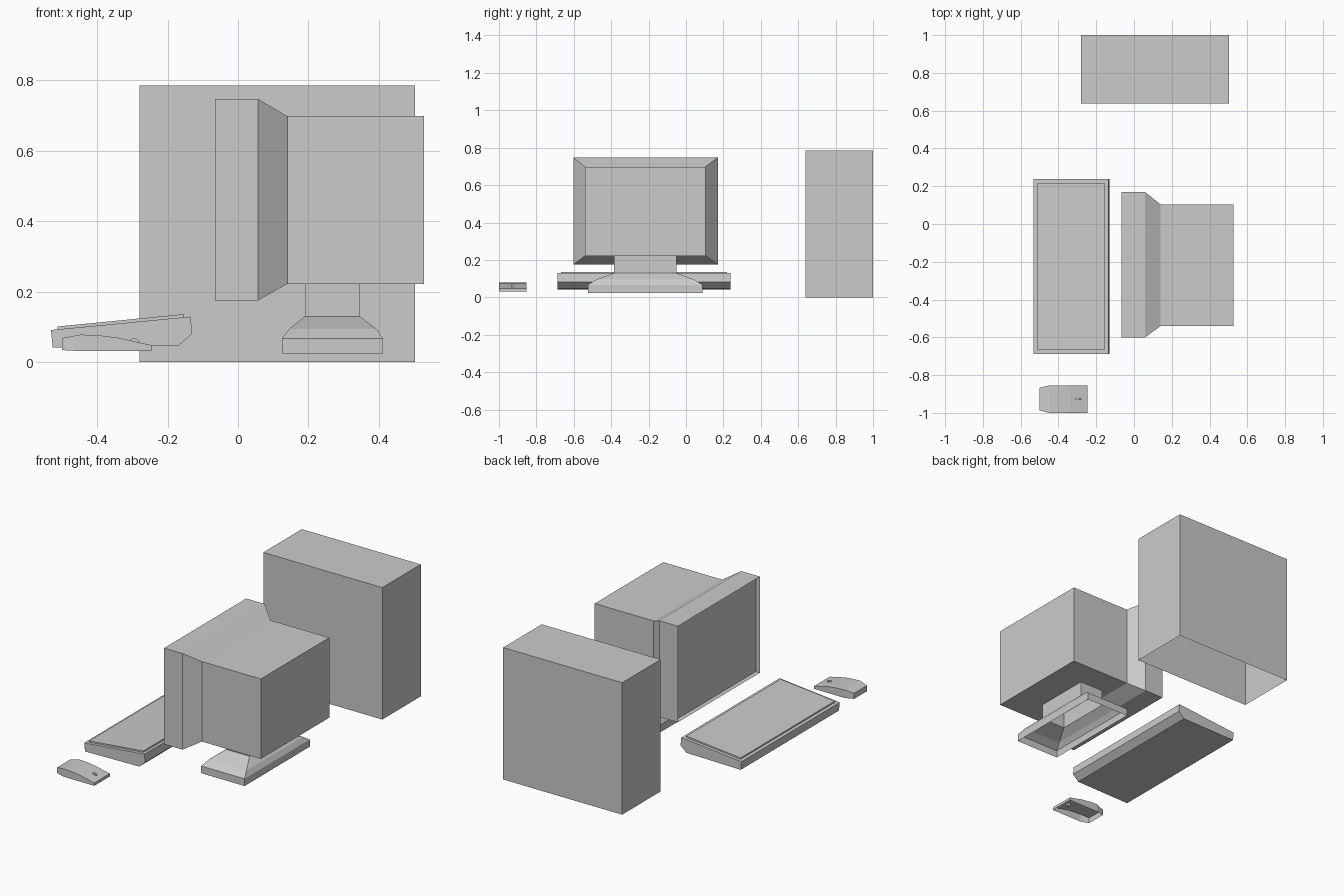
import bpy, bmesh, math

if "Cube" in bpy.data.objects:
    bpy.data.objects.remove(bpy.data.objects["Cube"])


def finish(name, bm):
    bmesh.ops.recalc_face_normals(bm, faces=bm.faces[:])
    mesh = bpy.data.meshes.new(name)
    bm.to_mesh(mesh)
    bm.free()
    obj = bpy.data.objects.new(name, mesh)
    bpy.context.collection.objects.link(obj)
    return obj


def loft(name, sections, cap_start=True, cap_end=True):
    """Skin a list of closed point loops, optionally capping the ends."""
    bm = bmesh.new()
    loops = [[bm.verts.new(p) for p in s] for s in sections]
    for a, b in zip(loops, loops[1:]):
        for i in range(len(a)):
            j = (i + 1) % len(a)
            bm.faces.new((a[i], a[j], b[j], b[i]))
    if cap_start:
        bm.faces.new(loops[0])
    if cap_end:
        bm.faces.new(loops[-1])
    return finish(name, bm)


def rect_z(z, x0, x1, y0, y1):
    return [(x0, y0, z), (x1, y0, z), (x1, y1, z), (x0, y1, z)]


def rect_x(x, y0, y1, z0, z1):
    return [(x, y0, z0), (x, y1, z0), (x, y1, z1), (x, y0, z1)]


def slab(name, profile, y0, y1):
    """Extrude an x-z profile along y."""
    return loft(name, [[(x, y, z) for x, z in profile] for y in (y0, y1)])


# Tower case, open underneath
loft("tower_case", [rect_z(0, -0.28, 0.503, 0.638, 1.0),
                    rect_z(0.785, -0.28, 0.503, 0.638, 1.0)], cap_start=False)

# Monitor housing: recessed screen, bezel, taper and rear body
bezel = (-0.602, 0.17, 0.175, 0.747)
body = (-0.54, 0.104, 0.222, 0.698)
loft("monitor_housing", [rect_x(-0.038, *bezel), rect_x(-0.065, *bezel),
                         rect_x(0.057, *bezel), rect_x(0.14, *body),
                         rect_x(0.528, *body)], cap_start=False)
loft("monitor_screen", [rect_x(-0.038, *bezel)], cap_end=False)

# Hollow monitor stand
loft("monitor_stand", [rect_z(0.024, 0.125, 0.411, -0.525, 0.088),
                       rect_z(0.067, 0.125, 0.411, -0.525, 0.088),
                       rect_z(0.094, 0.145, 0.393, -0.482, 0.046),
                       rect_z(0.130, 0.190, 0.346, -0.385, -0.051),
                       rect_z(0.222, 0.190, 0.346, -0.385, -0.051)],
     cap_start=False, cap_end=False)

# Keyboard wedge with raised key panel
slab("keyboard_body", [(-0.531, 0.091), (-0.526, 0.041), (-0.168, 0.047),
                       (-0.130, 0.081), (-0.135, 0.129)], -0.687, 0.237)
slab("keyboard_key_panel", [(-0.512, 0.085), (-0.155, 0.119),
                            (-0.155, 0.136), (-0.512, 0.101)], -0.668, 0.218)

# Mouse shell: stations along x of (x, bottom z, top z, half width), open below
stations = [(-0.499, 0.034, 0.068, 0.060), (-0.447, 0.031, 0.078, 0.073),
            (-0.395, 0.031, 0.076, 0.073), (-0.340, 0.031, 0.069, 0.073),
            (-0.246, 0.031, 0.048, 0.073)]
cy = -0.927
bm = bmesh.new()
rows = [[bm.verts.new(p) for p in ((x, cy - w, b), (x, cy - w, t), (x, cy + w, t), (x, cy + w, b))]
        for x, b, t, w in stations]
for a, b in zip(rows, rows[1:]):
    for i in range(3):
        bm.faces.new((a[i], a[i + 1], b[i + 1], b[i]))
bm.faces.new(rows[0])
bm.faces.new(rows[-1])
finish("mouse_shell", bm)

# Mouse scroll wheel
circle = [(-0.295 + 0.014 * math.cos(math.tau * i / 12),
           0.054 + 0.014 * math.sin(math.tau * i / 12)) for i in range(12)]
slab("mouse_wheel", circle, cy - 0.006, cy + 0.006)
